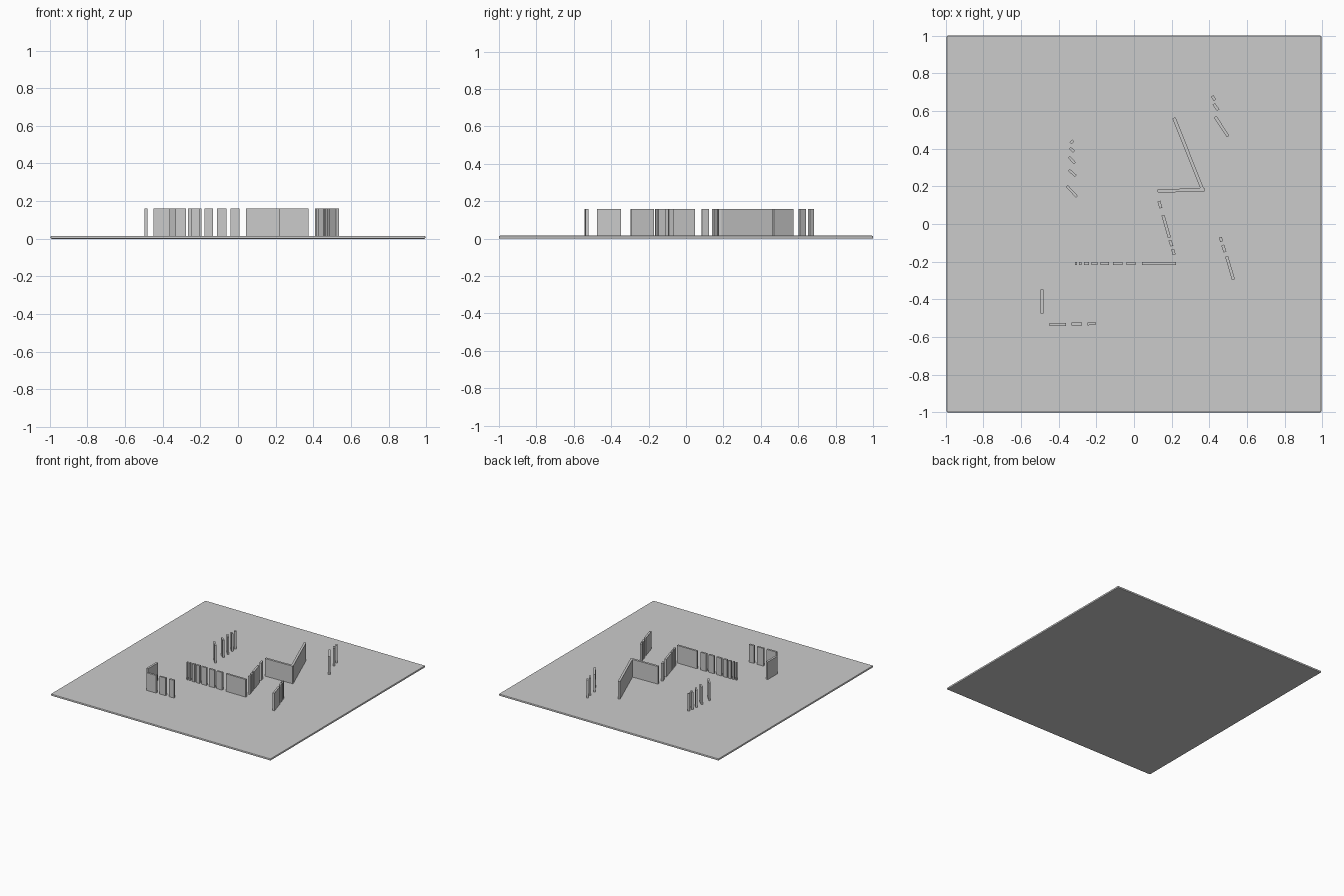
import bpy, math

if "Cube" in bpy.data.objects:
    bpy.data.objects.remove(bpy.data.objects["Cube"])

PLATE_TOP, WALL_TOP, THICK = 0.016, 0.16, 0.018


def box(name, loc, size, angle=0.0):
    bpy.ops.mesh.primitive_cube_add(size=1, location=loc, rotation=(0, 0, angle))
    ob = bpy.context.object
    ob.name = name
    ob.scale = size
    bpy.ops.object.transform_apply(location=False, rotation=False, scale=True)
    return ob


def wall(name, x0, y0, x1, y1, thick=THICK):
    """Upright panel along a plan line, standing on the plate."""
    base = PLATE_TOP - 0.004
    box(name, ((x0 + x1) / 2, (y0 + y1) / 2, (base + WALL_TOP) / 2),
        (math.hypot(x1 - x0, y1 - y0), thick, WALL_TOP - base),
        math.atan2(y1 - y0, x1 - x0))


# Ground plate with softened edges
plate = box("base_plate", (0, 0, PLATE_TOP / 2), (1.99, 2.0, PLATE_TOP))
bev = plate.modifiers.new("soft_edges", 'BEVEL')
bev.width, bev.segments = 0.005, 2

# Left-hand slanted screen
for x0, y0, x1, y1 in [(-.337, .429, -.323, .443), (-.341, .405, -.319, .384),
                       (-.346, .357, -.314, .322), (-.346, .287, -.309, .255),
                       (-.357, .202, -.303, .144)]:
    wall("left_fin", x0, y0, x1, y1, 0.014)

# Upper right slanted screen
for x0, y0, x1, y1 in [(.415, .68, .43, .658), (.423, .638, .447, .605),
                       (.431, .57, .50, .465)]:
    wall("upper_right_fin", x0, y0, x1, y1, 0.016)

# Central angled walls
wall("long_diagonal_wall", .212, .564, .365, .18)
wall("short_cross_wall", .126, .175, .374, .182)

# Central slanted screen
for x0, y0, x1, y1 in [(.132, .122, .143, .084), (.154, .046, .188, -.072),
                       (.191, -.086, .201, -.118), (.205, -.134, .214, -.164)]:
    wall("central_fin", x0, y0, x1, y1, 0.016)

# Straight row of panels, widening to the right
for x0, x1 in [(-.313, -.304), (-.291, -.278), (-.265, -.24), (-.227, -.195),
               (-.178, -.132), (-.111, -.06), (-.04, .009), (.043, .223)]:
    wall("row_panel", x0, -.211, x1, -.211, 0.016)

# Lower right slanted screen
for x0, y0, x1, y1 in [(.458, -.07, .466, -.093), (.471, -.112, .483, -.149),
                       (.492, -.172, .528, -.295)]:
    wall("lower_right_fin", x0, y0, x1, y1, 0.016)

# Lower left corner walls
wall("corner_side_wall", -.488, -.348, -.488, -.476, 0.017)
for x0, x1, y in [(-.448, -.362, -.535), (-.333, -.277, -.532), (-.248, -.205, -.53)]:
    wall("corner_front_panel", x0, y, x1, y + .001, 0.016)
